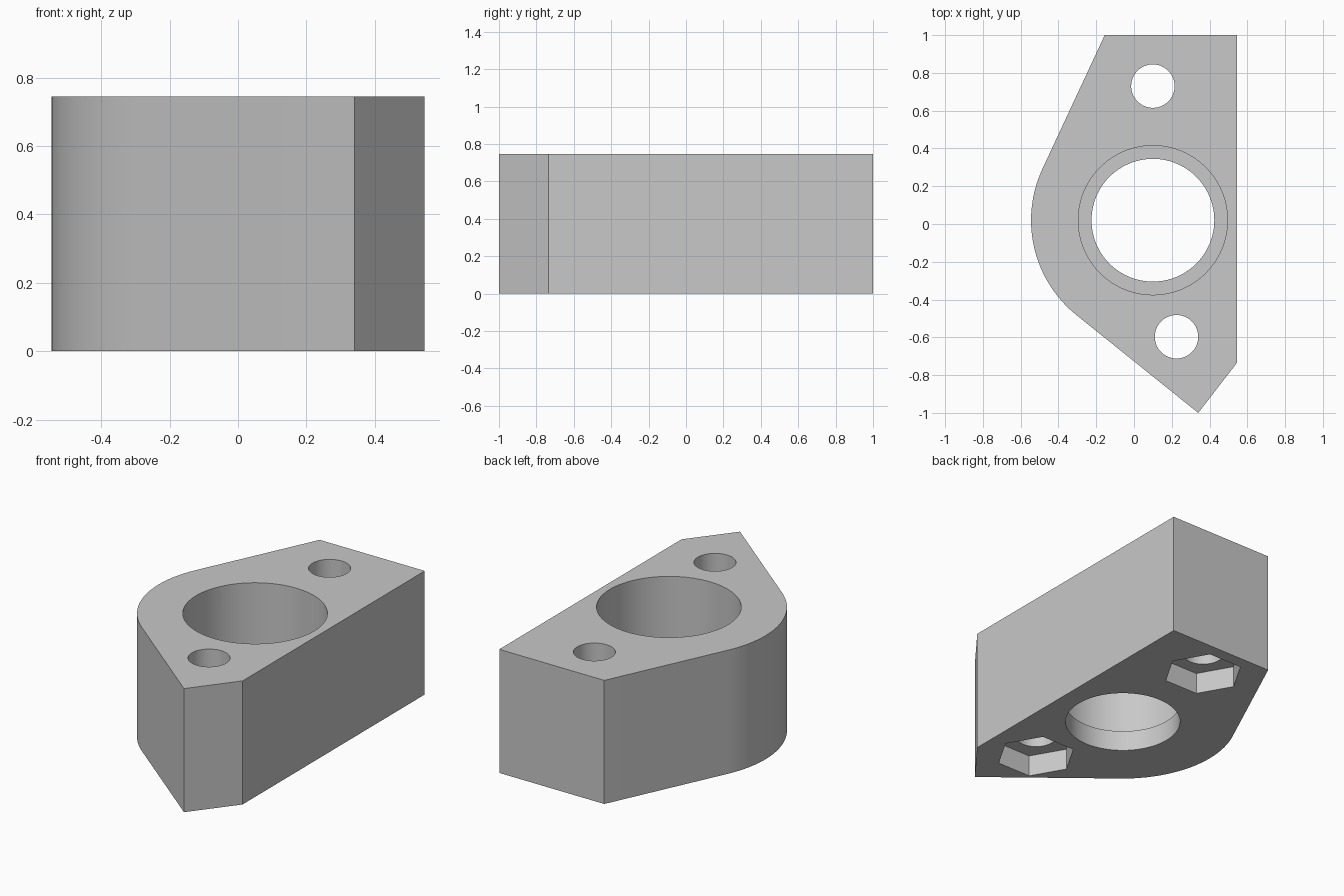
import bpy
import bmesh
from math import atan2, acos, cos, sin, hypot, pi, tau, radians

cube = bpy.data.objects.get("Cube")
if cube:
    bpy.data.objects.remove(cube, do_unlink=True)

HEIGHT = 0.745
BORE = (0.10, 0.02)
BODY_RADIUS = 0.645
BOLTS = [(0.10, 0.73), (0.225, -0.597)]
BACK_TIP, FRONT_TIP = (-0.155, 1.0), (0.34, -1.0)

grey = bpy.data.materials.new("plain grey")
grey.use_nodes = True
grey.diffuse_color = (0.58, 0.58, 0.58, 1)
grey.node_tree.nodes["Principled BSDF"].inputs["Base Color"].default_value = grey.diffuse_color


def prism(name, points, bottom, top):
    """Extrude a closed outline between two heights."""
    bm = bmesh.new()
    face = bm.faces.new([bm.verts.new((x, y, bottom)) for x, y in points])
    walls = bmesh.ops.extrude_face_region(bm, geom=[face])
    verts = [v for v in walls["geom"] if isinstance(v, bmesh.types.BMVert)]
    bmesh.ops.translate(bm, verts=verts, vec=(0, 0, top - bottom))
    bmesh.ops.recalc_face_normals(bm, faces=bm.faces)
    mesh = bpy.data.meshes.new(name)
    bm.to_mesh(mesh)
    bm.free()
    mesh.materials.append(grey)
    obj = bpy.data.objects.new(name, mesh)
    bpy.context.collection.objects.link(obj)
    return obj


def ring(center, radius, sides):
    return [(center[0] + radius * cos(tau * i / sides),
             center[1] + radius * sin(tau * i / sides)) for i in range(sides)]


def tangent_angle(point, side):
    """Angle on the rounded side where a line from the point touches it."""
    dx, dy = point[0] - BORE[0], point[1] - BORE[1]
    return atan2(dy, dx) % tau + side * acos(BODY_RADIUS / hypot(dx, dy))


# Body: flat on one side, rounded around the bore on the other
start, end = tangent_angle(BACK_TIP, 1), tangent_angle(FRONT_TIP, -1)
steps = 32
arc = [(BORE[0] + BODY_RADIUS * cos(start + (end - start) * i / steps),
        BORE[1] + BODY_RADIUS * sin(start + (end - start) * i / steps))
       for i in range(steps + 1)]
body = prism("mounting_block",
             [BACK_TIP] + arc + [FRONT_TIP, (0.545, -0.735), (0.545, 1.0)], 0, HEIGHT)

# Cutters: stepped bore, bolt holes and hexagonal nut pockets underneath
cutters = [
    prism("bore_cutter", ring(BORE, 0.325, 96), -0.1, HEIGHT + 0.1),
    prism("counterbore_cutter", ring(BORE, 0.395, 96), 0.125, HEIGHT + 0.1),
]
for bolt in BOLTS:
    cutters.append(prism("bolt_hole_cutter", ring(bolt, 0.115, 64), -0.1, HEIGHT + 0.1))
    cutters.append(prism("nut_pocket_cutter", ring(bolt, 0.225, 6), -0.1, 0.13))

bpy.context.view_layer.objects.active = body
for cutter in cutters:
    cutter.hide_render = True
    mod = body.modifiers.new("cut", "BOOLEAN")
    mod.operation = "DIFFERENCE"
    mod.solver = "EXACT"
    mod.object = cutter
    bpy.ops.object.modifier_apply(modifier=mod.name)
    bpy.data.objects.remove(cutter, do_unlink=True)

# Smooth curved walls, crisp edges
bpy.ops.object.select_all(action="DESELECT")
body.select_set(True)
bpy.ops.object.shade_smooth_by_angle(angle=radians(25))
